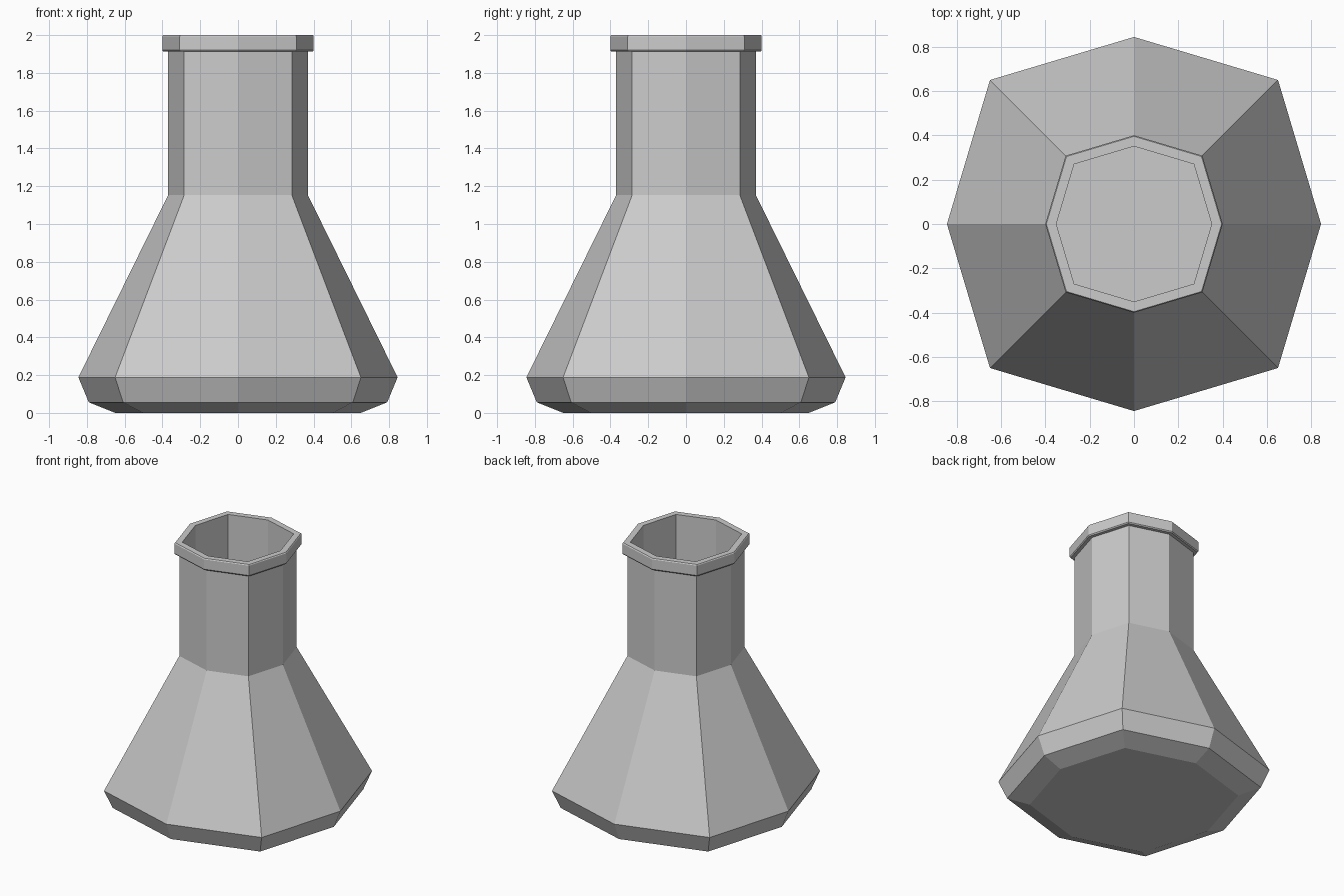
import bpy, bmesh

if "Cube" in bpy.data.objects:
    bpy.data.objects.remove(bpy.data.objects["Cube"])

DIAG = 0.77  # x and y of diagonal corners relative to the on-axis corners
DIRS = [(1, 0), (DIAG, DIAG), (0, 1), (-DIAG, DIAG),
        (-1, 0), (-DIAG, -DIAG), (0, -1), (DIAG, -DIAG)]


def lathe(name, profile):
    """Sweep (radius, z) pairs around the eight-sided outline, capping both ends."""
    bm = bmesh.new()
    rings = [[bm.verts.new((x * r, y * r, z)) for x, y in DIRS] for r, z in profile]
    for a, b in zip(rings, rings[1:]):
        for i in range(8):
            j = (i + 1) % 8
            bm.faces.new((a[i], a[j], b[j], b[i]))
    bm.faces.new(rings[0][::-1])
    bm.faces.new(rings[-1])
    mesh = bpy.data.meshes.new(name)
    bm.to_mesh(mesh)
    bm.free()
    obj = bpy.data.objects.new(name, mesh)
    bpy.context.collection.objects.link(obj)
    return obj


# Outside: chamfered base, cone, neck and lip
outside = [(0.65, 0), (0.79, 0.056), (0.845, 0.188), (0.37, 1.153),
           (0.37, 1.912), (0.395, 1.912), (0.401, 1.92), (0.401, 1.993), (0.396, 2.0)]
# Inside: straight neck opening into the hollow body, ending at the floor
inside = [(0.351, 2.0), (0.351, 1.15), (0.82, 0.19), (0.77, 0.07), (0.64, 0.02)]

lathe("flask", outside + inside)
